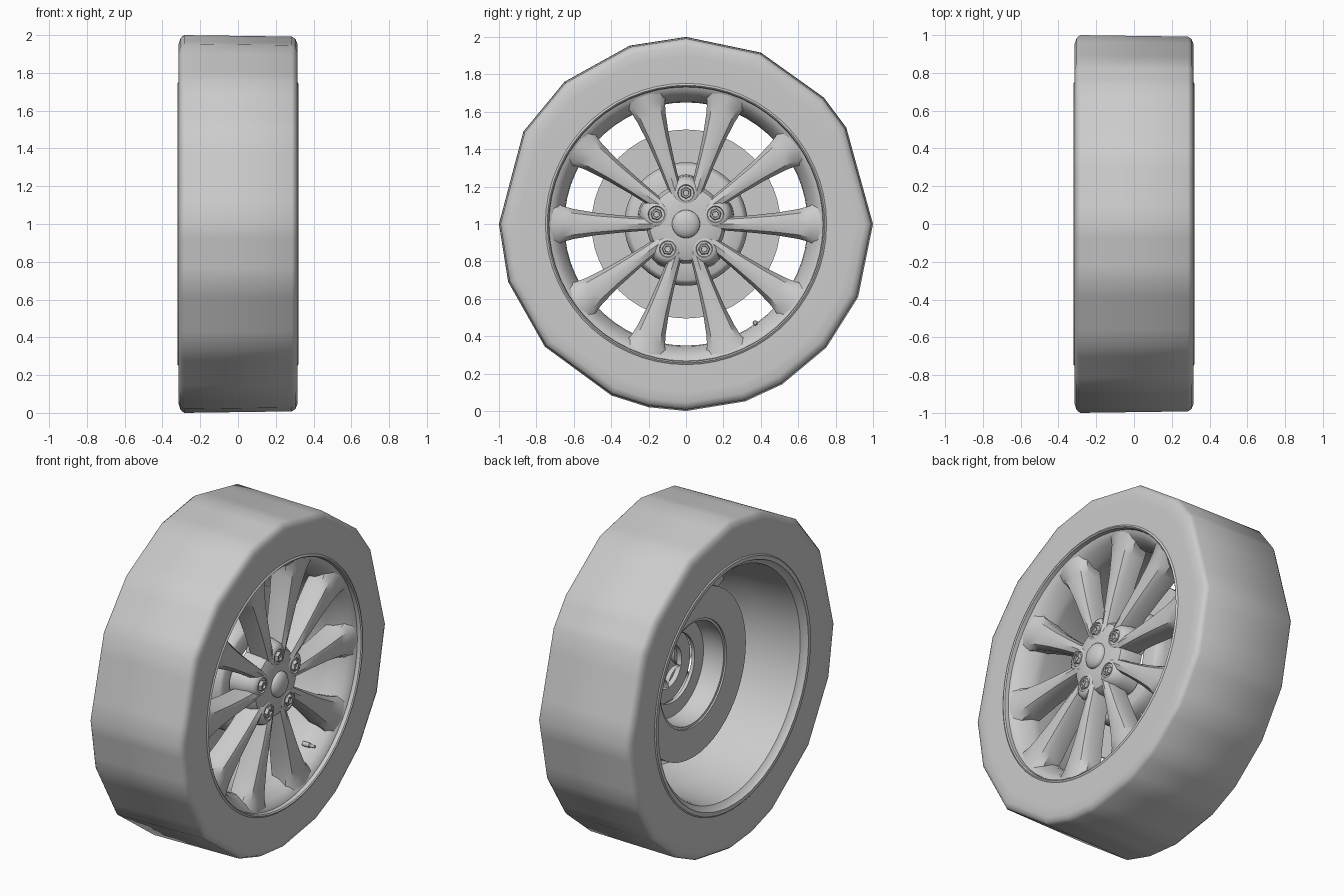
import bpy, bmesh
from math import sin, cos, pi, radians, atan2, hypot

if "Cube" in bpy.data.objects:
    bpy.data.objects.remove(bpy.data.objects["Cube"])

CZ = 1.0  # axle height


def finish(name, bm, angle=40):
    """Weld, orient normals and turn a bmesh into a smooth-by-angle object."""
    bmesh.ops.remove_doubles(bm, verts=bm.verts, dist=1e-5)
    bmesh.ops.recalc_face_normals(bm, faces=bm.faces)
    me = bpy.data.meshes.new(name)
    bm.to_mesh(me)
    bm.free()
    ob = bpy.data.objects.new(name, me)
    bpy.context.collection.objects.link(ob)
    bpy.ops.object.select_all(action='DESELECT')
    ob.select_set(True)
    bpy.context.view_layer.objects.active = ob
    bpy.ops.object.shade_smooth_by_angle(angle=radians(angle))
    return ob


def skin(bm, rings, closed):
    """Join equal-length vertex rings with quads; closed joins last to first."""
    n = len(rings[0])
    pairs = list(zip(rings, rings[1:])) + ([(rings[-1], rings[0])] if closed else [])
    for a, b in pairs:
        for i in range(n):
            j = (i + 1) % n
            bm.faces.new((a[i], a[j], b[j], b[i]))


def lathe(bm, profile, n=48, closed=False, cy=0.0, cz=0.0, turn=0.0):
    """Spin (radius, x) points about an axis parallel to x."""
    rings = []
    for r, x in profile:
        r = max(r, 1e-7)
        rings.append([bm.verts.new((x, cy + r * cos(turn + 2 * pi * i / n),
                                    CZ + cz + r * sin(turn + 2 * pi * i / n))) for i in range(n)])
    skin(bm, rings, closed)


# Tyre: uneven polygon tread outside, round bead inside
corners = [0, 31, 42.5, 66.4, 90, 107.5, 130.5, 150.4, 180, 198,
           221, 246.5, 258.4, 270, 288.5, 301, 318.6, 337]
outline = []
for a, b in zip(corners, corners[1:] + [360]):
    a, b = radians(a), radians(b)
    for k in range(4):
        t = k / 4
        outline.append((cos(a) * (1 - t) + cos(b) * t, sin(a) * (1 - t) + sin(b) * t))
tyre_profile = [(.735, .300), (.75, .314), (.90, .316), (.955, .314), (.98, .304), (.992, .285),
                (1.0, -.285), (.985, -.304), (.955, -.314), (.90, -.316), (.75, -.314), (.735, -.300)]
bm = bmesh.new()
rings = []
for r, x in tyre_profile:
    blend = min(1, max(0, (r - .75) / .2))  # 0 = round, 1 = polygon
    ring = []
    for y, z in outline:
        d = hypot(y, z)
        rr = r * (1 - blend + blend * d)
        ang = atan2(z, y)
        ring.append(bm.verts.new((x, rr * cos(ang), CZ + rr * sin(ang))))
    rings.append(ring)
skin(bm, rings, False)
finish("tyre", bm)

# Rim barrel with a lip on both sides
bm = bmesh.new()
lathe(bm, [(.752, -.314), (.745, -.320), (.722, -.320), (.712, -.300), (.692, -.285), (.685, -.24),
           (.672, .0), (.650, .15), (.655, .19), (.69, .26), (.715, .285), (.732, .292), (.735, .315),
           (.742, .321), (.752, .314), (.745, .27), (.70, .15), (.705, .0), (.73, -.27)],
      n=60, closed=True)
finish("rim_barrel", bm, 35)

# Ten spokes that widen to the rim: (radius, half width, front x, back x)
sections = [(.13, .030, .272, .15), (.22, .036, .275, .15), (.34, .045, .278, .15),
            (.48, .060, .280, .145), (.60, .080, .284, .14), (.66, .096, .288, .145),
            (.722, .125, .294, .18)]
bm = bmesh.new()
for k in range(10):
    a = k * pi / 5
    rings = []
    for r, w, xf, xb in sections:
        cross = [(-w * .88, xb), (-w, xf - .045), (-w * .72, xf - .012), (0, xf),
                 (w * .72, xf - .012), (w, xf - .045), (w * .88, xb)]
        # The last section curves round with the rim
        ring = []
        for s, x in cross:
            rad = r if r < .7 else (r * r - s * s) ** .5
            ring.append(bm.verts.new((x, rad * cos(a) - s * sin(a), CZ + rad * sin(a) + s * cos(a))))
        rings.append(ring)
    skin(bm, rings, False)
    bm.faces.new(rings[0])
    bm.faces.new(rings[-1])
finish("spokes", bm)

# Hub with five bolt bosses
bm = bmesh.new()
lathe(bm, [(0, .275), (.10, .275), (.16, .268), (.195, .255), (.212, .225), (.212, .12),
           (.13, .12), (.13, .15), (0, .15)], n=40)
finish("hub", bm)

bolts = [(.166 * cos(radians(18 + 72 * k)), .166 * sin(radians(18 + 72 * k)), radians(18 + 72 * k))
         for k in range(5)]
bosses, nuts = bmesh.new(), bmesh.new()
for y, z, a in bolts:
    lathe(bosses, [(.098, .12), (.09, .21), (.075, .26), (.052, .276), (.045, .276), (.041, .268),
                   (0, .268)], n=20, cy=y, cz=z)
    # Hexagonal nut with a dished top
    lathe(nuts, [(.032, .26), (.032, .278), (.027, .286), (.018, .286), (.016, .276), (0, .276)],
          n=6, cy=y, cz=z, turn=a)
finish("bolt_bosses", bosses)
finish("wheel_nuts", nuts, 25)

# Domed centre cap
bm = bmesh.new()
lathe(bm, [(.076, .265), (.074, .285), (.068, .292), (.055, .302), (.035, .309), (.015, .312), (0, .3125)],
      n=32)
finish("centre_cap", bm)

# Brake disc and its raised hat
bm = bmesh.new()
lathe(bm, [(.505, -.05), (.505, .0), (.32, .0), (.32, -.05)], n=48, closed=True)
finish("brake_disc", bm)
bm = bmesh.new()
lathe(bm, [(.33, -.04), (.33, .05), (.315, .095), (.30, .105), (.205, .105),
           (.205, .085), (.29, .085), (.305, .04), (.305, -.04)], n=48, closed=True)
finish("brake_hat", bm)

# Valve stem on the lower right of the rim, pointing outward
a = radians(-55)
bm = bmesh.new()
lathe(bm, [(0, .18), (.014, .18), (.014, .225), (.009, .23), (.009, .26), (0, .262)], n=10,
      cy=.645 * cos(a), cz=.645 * sin(a))
finish("valve_stem", bm)
